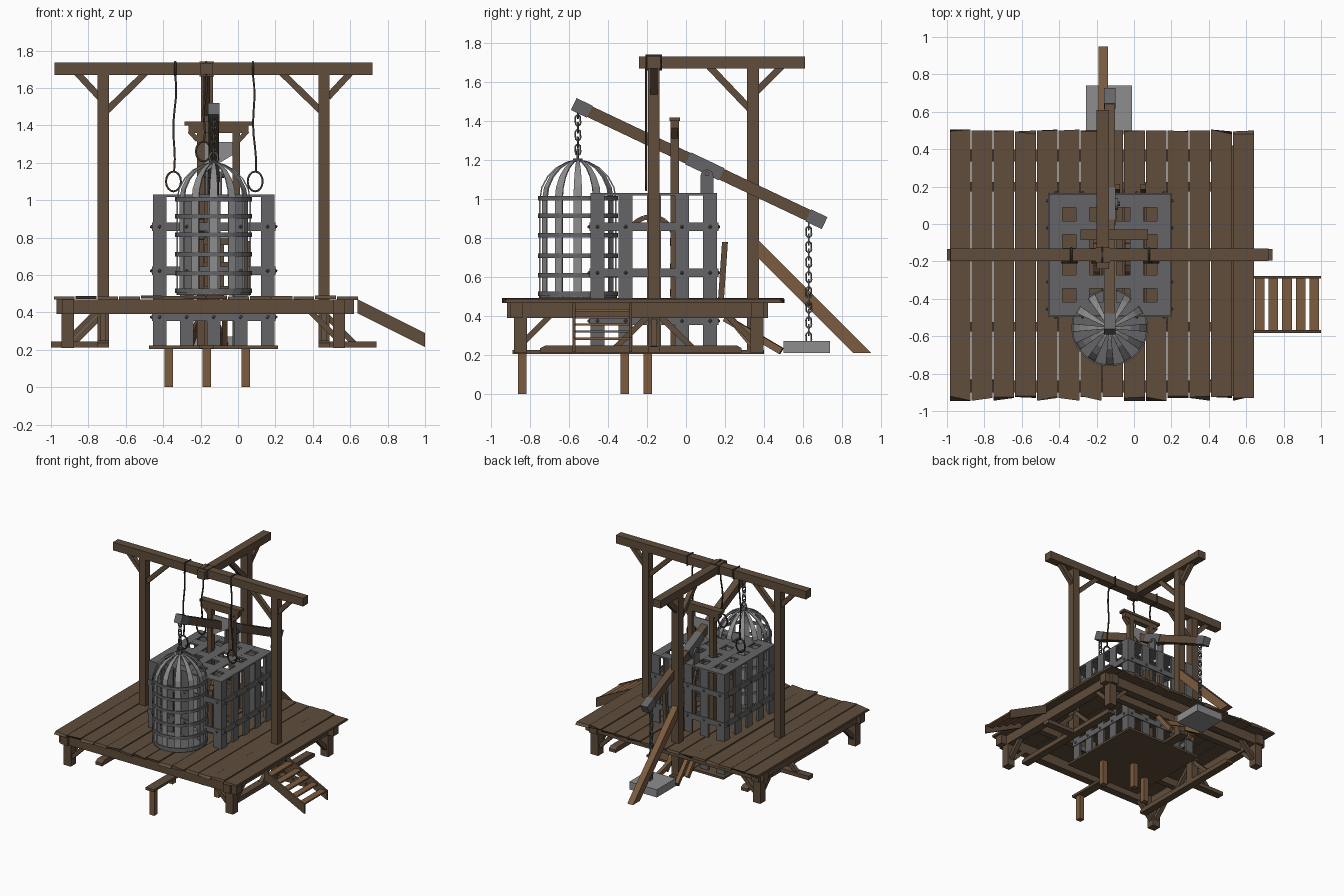
import bpy, bmesh, math, random
from mathutils import Vector, Matrix

if "Cube" in bpy.data.objects:
    bpy.data.objects.remove(bpy.data.objects["Cube"])
random.seed(4)

def material(name, c):
    m = bpy.data.materials.new(name)
    m.diffuse_color = (*c, 1)
    m.use_nodes = True
    m.node_tree.nodes["Principled BSDF"].inputs["Base Color"].default_value = m.diffuse_color
    return m
WOOD = material("dark_wood", (0.115, 0.075, 0.045))
PALE = material("pale_wood", (0.20, 0.105, 0.05))
IRON = material("iron", (0.13, 0.13, 0.135))
STEEL = material("steel", (0.27, 0.27, 0.27))
ROPE = material("rope", (0.05, 0.035, 0.025))

class Part:
    """Collects primitives into one named mesh object."""
    def __init__(self, name, mat):
        self.name, self.mat, self.bm = name, mat, bmesh.new()
    def box(self, x0, x1, y0, y1, z0, z1):
        m = Matrix.Translation(((x0+x1)/2, (y0+y1)/2, (z0+z1)/2)) @ Matrix.Diagonal((x1-x0, y1-y0, z1-z0, 1))
        return bmesh.ops.create_cube(self.bm, size=1, matrix=m)['verts']
    def beam(self, a, b, w, h):
        a, b = Vector(a), Vector(b)
        d = (b-a).normalized()
        side = d.cross(Vector((0, 0, 1)))
        side = side.normalized() if side.length > 1e-4 else Vector((1, 0, 0))
        rot = Matrix((side, d, side.cross(d))).transposed().to_4x4()
        m = Matrix.Translation((a+b)/2) @ rot @ Matrix.Diagonal((w, (b-a).length, h, 1))
        bmesh.ops.create_cube(self.bm, size=1, matrix=m)
    def ball(self, p, r):
        bmesh.ops.create_icosphere(self.bm, subdivisions=1, radius=r, matrix=Matrix.Translation(p))
    def cyl(self, p, r, depth, n=24, rot=Matrix()):
        bmesh.ops.create_cone(self.bm, cap_ends=True, segments=n, radius1=r, radius2=r, depth=depth,
                              matrix=Matrix.Translation(p) @ rot)
    def prism(self, pts, vec):
        f = self.bm.faces.new([self.bm.verts.new(p) for p in pts])
        g = bmesh.ops.extrude_face_region(self.bm, geom=[f])['geom']
        bmesh.ops.translate(self.bm, vec=vec, verts=[v for v in g if isinstance(v, bmesh.types.BMVert)])
    def strip(self, left, right):
        l = [self.bm.verts.new(p) for p in left]
        r = [self.bm.verts.new(p) for p in right]
        for i in range(len(l)-1):
            self.bm.faces.new((l[i], r[i], r[i+1], l[i+1]))
    def done(self, solid=0):
        bmesh.ops.recalc_face_normals(self.bm, faces=self.bm.faces)
        me = bpy.data.meshes.new(self.name)
        self.bm.to_mesh(me)
        me.materials.append(self.mat)
        ob = bpy.data.objects.new(self.name, me)
        bpy.context.collection.objects.link(ob)
        if solid:
            md = ob.modifiers.new("thickness", 'SOLIDIFY')
            md.thickness, md.offset = solid, 0
        return ob

def tubes(name, paths, r, mat):
    """Round tubes; paths is a list of (points, closed)."""
    cu = bpy.data.curves.new(name + "_path", 'CURVE')
    cu.dimensions, cu.bevel_depth, cu.bevel_resolution = '3D', r, 1
    for pts, closed in paths:
        s = cu.splines.new('POLY')
        s.points.add(len(pts)-1)
        for q, p in zip(s.points, pts):
            q.co = (*p, 1)
        s.use_cyclic_u = closed
    tmp = bpy.data.objects.new(name + "_path", cu)
    me = bpy.data.meshes.new_from_object(tmp)
    bpy.data.objects.remove(tmp)
    me.materials.clear()
    me.materials.append(mat)
    bpy.context.collection.objects.link(bpy.data.objects.new(name, me))

# deck planks with uneven ends
p = Part("deck_planks", WOOD)
for i in range(14):
    x = -0.985 + i*0.1165
    dz = random.uniform(-0.004, 0.004)
    for v in p.box(x, x+0.111, -0.93, 0.495, 0.47+dz, 0.488+dz):
        v.co.y += random.choice((-0.015, 0, 0.005, 0.01)) if abs(v.co.z-0.479) > 0 else 0
p.done()

# deck frame, legs and corner braces
p = Part("deck_frame", WOOD)
for y in (-0.87, 0.365):
    p.box(-0.97, 0.62, y-0.032, y+0.032, 0.39, 0.47)
for x in (-0.91, 0.54):
    p.box(x-0.032, x+0.032, -0.92, 0.42, 0.391, 0.469)
    for y, s in ((-0.85, 1), (0.365, -1)):
        p.box(x-0.033, x+0.033, y-0.033, y+0.033, 0.21, 0.39)
        t = 1 if x < 0 else -1
        p.beam((x, y+s*0.02, 0.27), (x, y+s*0.15, 0.4), 0.035, 0.03)
        p.beam((x+t*0.02, y, 0.27), (x+t*0.15, y, 0.4), 0.035, 0.03)
for y in (-0.55, 0.2):
    p.box(-0.9, 0.53, y-0.025, y+0.025, 0.41, 0.47)
p.done()

# gallows posts, beams and braces
p = Part("gallows", WOOD)
Y, Z = -0.165, 1.67
p.box(-0.98, 0.72, Y-0.033, Y+0.033, Z, 1.735)
p.box(-0.2, -0.133, -0.24, 0.61, Z+0.001, 1.733)
for x, s in ((-0.72, 1), (0.46, -1)):
    p.box(x-0.03, x+0.03, Y-0.03, Y+0.03, 0.215, Z)
    p.beam((x+s*0.02, Y, 1.48), (x+s*0.23, Y, 1.685), 0.035, 0.035)
    p.beam((x-s*0.02, Y, 1.55), (x-s*0.145, Y, 1.685), 0.035, 0.035)
p.box(-0.197, -0.135, 0.313, 0.375, 0.21, Z)
p.beam((-0.166, 0.33, 1.46), (-0.166, 0.12, 1.68), 0.035, 0.035)
p.beam((-0.166, 0.36, 1.55), (-0.166, 0.495, 1.685), 0.035, 0.035)
p.done()

# post sills and their struts
p = Part("post_sills", WOOD)
for x, s in ((-0.72, -1), (0.46, 1)):
    p.box(min(x-s*0.03, x+s*0.28), max(x-s*0.03, x+s*0.28), Y-0.03, Y+0.03, 0.213, 0.245)
    p.prism([(x-0.03, y, z) for y, z in ((-0.75, .212), (.285, .212), (.285, .235), (.26, .25), (-.72, .25), (-.75, .235))], (0.06, 0, 0))
    p.beam((x+s*0.16, Y, 0.235), (x+s*0.02, Y, 0.375), 0.03, 0.03)
    for t in (-1, 1):
        p.beam((x, Y+t*0.2, 0.235), (x, Y+t*0.02, 0.41), 0.03, 0.03)
p.done()

# long raking brace and low struts behind the rear post
p = Part("rear_brace", PALE)
p.prism([(-0.19, y, z) for y, z in ((.37, .79), (.37, .70), (.86, .21), (.95, .21))], (0.05, 0, 0))
for x in (-0.26, -0.07):
    p.beam((-0.166+(x+.166)*0.3, 0.2, 0.39), (x, 0.49, 0.22), 0.03, 0.035)
    p.beam((x, 0.17, 0.46), (x, 0.36, 0.23), 0.03, 0.035)
p.done()

# iron box cage
X0, X1, Y0, Y1, W = -0.455, 0.195, -0.49, 0.16, 0.072
p, rv = Part("box_cage", IRON), Part("box_cage_rivets", IRON)
for i in range(5):
    a, b = X0 + i*(X1-X0-W)/4, Y0 + i*(Y1-Y0-W)/4
    for y in (Y0, Y1-0.014):
        p.box(a, a+W, y, y+0.014, 0.22, 1.03)
    for x in (X0, X1-0.014):
        p.box(x, x+0.014, b, b+W, 0.22, 1.03)
    p.box(a, a+W, Y0, Y1, 1.018, 1.031)
    p.box(X0, X1, b, b+W, 1.017, 1.03)
    for z in (0.375, 0.622, 0.858):
        for y in (Y0-0.007, Y1+0.007):
            rv.ball((a+W/2, y, z), 0.01)
        for x in (X0-0.007, X1+0.007):
            rv.ball((x, b+W/2, z), 0.01)
for z in (0.375, 0.622, 0.858):
    for y in (Y0-0.006, Y1-0.006):
        p.box(X0-0.005, X1+0.005, y, y+0.012, z-0.022, z+0.022)
    for x in (X0-0.006, X1-0.006):
        p.box(x, x+0.012, Y0, Y1, z-0.022, z+0.022)
p.done(); rv.done()

# floor of the box cage, long plank and stub legs
p = Part("cage_floor", WOOD)
p.box(-0.475, 0.215, -0.53, 0.2, 0.205, 0.222)
p.box(-0.205, -0.13, -0.89, 0.4, 0.206, 0.226)
p.done()
p = Part("stub_legs", PALE)
for x, y in ((-0.167, -0.84), (-0.37, -0.315), (0.042, -0.315), (-0.167, -0.197)):
    p.box(x-0.022, x+0.022, y-0.022, y+0.022, 0, 0.21)
p.done()

# arched wooden frame inside the cage
p = Part("inner_arch", WOOD)
arc = [(-0.18+0.12*math.cos(t*math.pi/10), 0.79+0.12*math.sin(t*math.pi/10)) for t in range(11)]
for x in (-0.2, -0.03):
    path = [(-0.06, 0.49)] + arc + [(-0.3, 0.49)]
    for a, b in zip(path, path[1:]):
        p.beam((x, *a), (x, *b), 0.035, 0.025)
for y in (-0.29, -0.18, -0.07):
    for z in (0.52, 0.65, 0.78):
        p.box(-0.22, -0.01, y-0.012, y+0.012, z-0.02, z+0.02)
for x in (-0.09, 0.05):
    p.beam((x, 0.18, 0.49), (x, 0.2, 0.78), 0.03, 0.03)
p.done()

# blade frame and slanted blade
p = Part("blade_frame", WOOD)
for x, s in ((-0.2, -1), (-0.01, 1)):
    p.box(x-0.02, x+0.02, -0.08, -0.036, 0.22, 1.37)
    p.beam((x+s*0.015, -0.058, 1.32), (x+s*0.06, -0.058, 1.37), 0.035, 0.025)
p.box(-0.265, 0.055, -0.08, -0.036, 1.36, 1.40)
p.box(-0.285, 0.075, -0.085, -0.03, 1.40, 1.42)
p.done()
p = Part("blade", STEEL)
p.prism([(-0.18, -0.062, 1.31), (-0.03, -0.062, 1.31), (-0.03, -0.062, 1.24), (-0.18, -0.062, 1.15)], (0, 0.01, 0))
p.done()

# counterweight lever with iron caps and pivot bracket
A, B = Vector((-0.13, -0.57, 1.485)), Vector((-0.13, 0.705, 0.88))
p = Part("lever", WOOD)
p.beam(A, B, 0.055, 0.06)
p.done()
p = Part("lever_fittings", IRON)
for t0, t1 in ((-0.005, 0.06), (0.455, 0.59), (0.94, 1.005)):
    p.beam(A.lerp(B, t0), A.lerp(B, t1), 0.063, 0.068)
for x in (-0.175, -0.1):
    p.box(x, x+0.015, 0.075, 0.14, 1.03, 1.12)
    p.cyl((x+0.0075, 0.1075, 1.12), 0.0325, 0.015, 16, Matrix.Rotation(math.pi/2, 4, 'Y'))
p.cyl((-0.13, 0.1075, 1.13), 0.012, 0.11, 10, Matrix.Rotation(math.pi/2, 4, 'Y'))
p.done()

# counterweight slab
p = Part("counterweight", STEEL)
p.box(-0.257, -0.012, 0.5, 0.74, 0.21, 0.272)
p.done()

# chains
def chain(name, x, y, z0, z1, step=0.04):
    links, n = [], round((z1-z0)/step)
    for i in range(n):
        zc, pts = z0 + (i+0.5)*(z1-z0)/n, []
        for k in range(10):
            t = k*math.tau/10
            u, w = 0.014*math.cos(t), 0.015*math.sin(t) + (0.012 if 0 < k <= 5 else -0.012)
            pts.append((x+u, y, zc+w) if i % 2 else (x, y+u, zc+w))
        links.append((pts, True))
    tubes(name, links, 0.005, IRON)
chain("cage_chain", -0.13, -0.555, 1.235, 1.46)
chain("weight_chain", -0.13, 0.63, 0.27, 0.89)

# round hanging cage: tapering bars, hoops, base
C, R = Vector((-0.13, -0.555, 0)), 0.195
p = Part("hanging_cage_bars", STEEL)
prof = [(R, .5, .022), (R, 1.0, .022), (.185, 1.06, .021), (.155, 1.115, .018), (.11, 1.16, .014), (.055, 1.19, .009), (.01, 1.2, .005)]
for i in range(12):
    m = Matrix.Translation(C) @ Matrix.Rotation((i+0.0)*math.tau/12, 4, 'Z')
    p.strip([m @ Vector((r, -w, z)) for r, z, w in prof], [m @ Vector((r, w, z)) for r, z, w in prof])
p.done(0.007)
p = Part("hanging_cage_hoops", IRON)
for z in (0.515, 0.61, 0.71, 0.815, 0.915, 1.005):
    ring = [C + Vector(((R+.006)*math.cos(k*math.tau/24), (R+.006)*math.sin(k*math.tau/24), z)) for k in range(25)]
    p.strip([v - Vector((0, 0, .012)) for v in ring], [v + Vector((0, 0, .012)) for v in ring])
p.done(0.009)
p = Part("hanging_cage_base", IRON)
p.cyl(C + Vector((0, 0, 0.5)), R+0.005, 0.016)
p.cyl(C + Vector((0, 0, 1.2)), 0.025, 0.016, 12)
p.done()
tubes("hanging_cage_ring", [([C + Vector((0.022*math.cos(k*math.tau/12), 0, 1.228+0.028*math.sin(k*math.tau/12))) for k in range(12)], True)], 0.006, IRON)

# nooses: wrap over the beam, slack rope, loop
paths = []
for x, zc, lean in ((-0.335, 1.1, -0.01), (-0.17, 1.26, -0.015), (0.08, 1.1, 0.012)):
    yr = Y-0.04
    paths.append(([(x, Y-0.038, 1.665), (x, Y+0.038, 1.665), (x, Y+0.038, 1.74), (x, Y-0.038, 1.74)], True))
    top = zc+0.055
    paths.append(([(x+lean*k/8+0.006*math.sin(k*1.1), yr, 1.67+(top-1.67)*k/8) for k in range(9)], False))
    paths.append(([(x+lean+0.04*math.cos(k*math.tau/16), yr, zc+0.053*math.sin(k*math.tau/16)) for k in range(16)], True))
tubes("nooses", paths, 0.006, ROPE)
p = Part("beam_binding", WOOD)
p.box(-0.205, -0.128, Y-0.04, Y+0.04, 1.662, 1.742)
p.done()

# side steps
p = Part("step_rails", WOOD)
for y in (-0.582, -0.292):
    p.prism([(x, y, z) for x, z in ((.64, .47), (1.0, .29), (1.0, .215), (.64, .395))], (0, 0.014, 0))
p.done()
p = Part("step_treads", PALE)
for i in range(5):
    x, z = 0.672 + i*0.073, 0.43 - i*0.0365
    p.box(x-0.026, x+0.026, -0.57, -0.29, z-0.006, z+0.006)
p.done()
